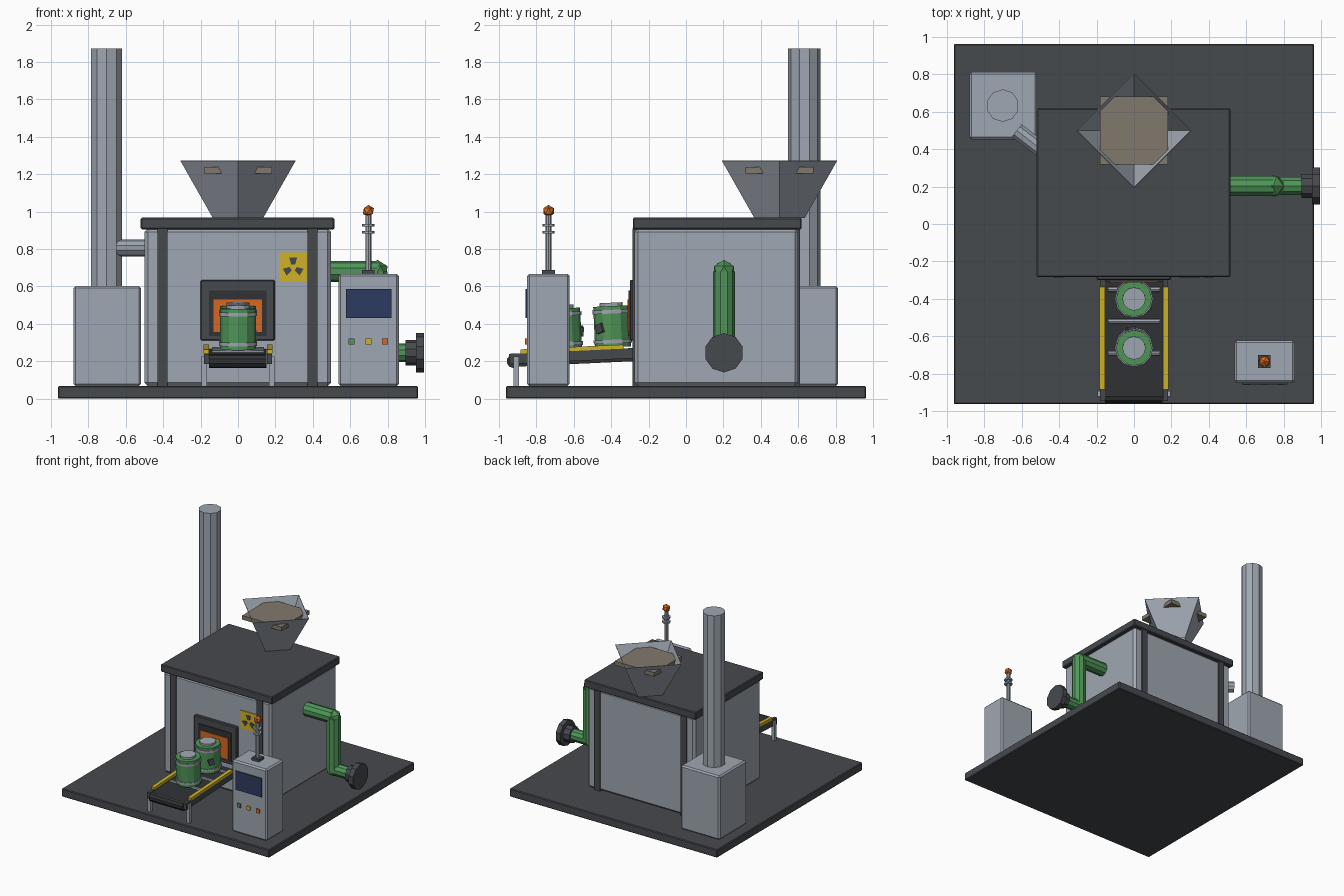
import bpy, math
from mathutils import Vector

old = bpy.data.objects.get("Cube")
if old:
    bpy.data.objects.remove(old, do_unlink=True)


def material(name, r, g, b):
    m = bpy.data.materials.new(name)
    m.use_nodes = True
    m.diffuse_color = (r, g, b, 1)
    m.node_tree.nodes["Principled BSDF"].inputs["Base Color"].default_value = (r, g, b, 1)
    return m


STEEL = material("light steel", .35, .39, .445)
DARK = material("dark metal", .061, .067, .076)
RUBBER = material("black rubber", .03, .032, .036)
GREEN = material("green paint", .08, .305, .098)
YELLOW = material("yellow paint", .62, .45, .02)
ORANGE = material("orange glow", .68, .14, .015)
NAVY = material("navy screen", .027, .044, .117)
BROWN = material("brown waste", .22, .19, .15)


def finish(name, mat, bevel=0):
    ob = bpy.context.object
    ob.name = name
    ob.data.materials.append(mat)
    if bevel:
        mod = ob.modifiers.new("bevel", "BEVEL")
        mod.width = bevel
        mod.segments = 1
    return ob


def box(name, mat, x, y, z, bevel=0, rot=(0, 0, 0)):
    """Box from (low, high) ranges on each axis, turned about its own centre."""
    ends = (x, y, z)
    bpy.ops.mesh.primitive_cube_add(size=1, location=[sum(e) / 2 for e in ends], rotation=rot)
    bpy.context.object.scale = [e[1] - e[0] for e in ends]
    bpy.ops.object.transform_apply(location=False, rotation=False, scale=True)
    return finish(name, mat, bevel)


def rod(name, mat, start, end, radius, sides=10):
    a, b = Vector(start), Vector(end)
    bpy.ops.mesh.primitive_cylinder_add(vertices=sides, radius=radius, depth=(b - a).length,
                                        location=(a + b) / 2)
    if abs((b - a).normalized().z) < .999:
        bpy.context.object.rotation_euler = (b - a).to_track_quat("Z", "Y").to_euler()
    return finish(name, mat)


def ball(name, mat, loc, radius):
    bpy.ops.mesh.primitive_ico_sphere_add(subdivisions=1, radius=radius, location=loc)
    return finish(name, mat)


# Base slab and furnace housing
box("base", DARK, (-.963, .963), (-.963, .963), (0, .067), .006)
box("housing", STEEL, (-.5, .497), (-.275, .6), (.067, .91), .018)
box("roof", DARK, (-.52, .515), (-.283, .617), (.905, .967), .006)
for x in (-.403, .398):
    for side, y in (("front", -.265), ("back", .59)):
        box(side + "_post", DARK, (x - .027, x + .027), (y - .02, y + .02), (.067, .91))

# Furnace door
box("door_frame", DARK, (-.2, .197), (-.3, -.26), (.31, .635), .006)
box("door_inner_frame", RUBBER, (-.155, .152), (-.308, -.29), (.335, .577))
box("door_glow", ORANGE, (-.13, .127), (-.314, -.305), (.355, .53))

# Warning plate with three blades
box("warning_plate", YELLOW, (.22, .37), (-.282, -.273), (.63, .78))
sign = Vector((.295, -.284, .702))
for k in range(3):
    turn = math.radians(120 * k)
    r = .034
    bpy.ops.mesh.primitive_cone_add(vertices=4, radius1=.026, radius2=.026, depth=.004)
    ob = finish("warning_blade", DARK)
    # square plate facing front, tapered towards the sign centre
    for v in ob.data.vertices:
        a, b, d = v.co
        u, w = (a + b) * .7, (a - b) * .7
        u *= 1.15 if w > 0 else .6
        w += r
        v.co = (u * math.cos(turn) + w * math.sin(turn), d, w * math.cos(turn) - u * math.sin(turn))
    ob.location = sign

# Feed hopper: open four-sided funnel with waste inside
bpy.ops.mesh.primitive_cone_add(vertices=4, radius1=.135, radius2=.308, depth=.305,
                                end_fill_type="NOTHING", location=(0, .5, 1.119))
hopper = finish("hopper", STEEL)
wall = hopper.modifiers.new("wall", "SOLIDIFY")
wall.thickness = .004
box("hopper_waste", BROWN, (-.183, .183), (.317, .683), (1.203, 1.237))

# Filter tower, chimney and flue
box("filter_tower", STEEL, (-.88, -.518), (.453, .813), (.067, .602), .012)
rod("chimney", STEEL, (-.702, .633, .59), (-.702, .633, 1.873), .087)
rod("flue", STEEL, (-.627, .5, .805), (-.45, .363, .805), .045)

# Green side pipe with elbows and a flange
Y, X, TOP, LOW = .203, .745, .68, .245
rod("upper_pipe", GREEN, (.48, Y, TOP), (X, Y, TOP), .056)
rod("down_pipe", GREEN, (X, Y, TOP), (X, Y, LOW), .058)
rod("lower_pipe", GREEN, (X, Y, LOW), (.9, Y, LOW), .05)
for z in (TOP, LOW):
    ball("pipe_elbow", GREEN, (X, Y, z), .062)
rod("flange_neck", DARK, (.895, Y, LOW), (.953, Y, LOW), .068)
rod("flange_disc", DARK, (.953, Y, LOW), (.995, Y, LOW), .105)

# Control cabinet
box("cabinet", STEEL, (.537, .86), (-.85, -.622), (.067, .667), .012)
box("screen", NAVY, (.577, .82), (-.859, -.848), (.43, .587))
for x, mat in ((.608, GREEN), (.697, YELLOW), (.785, ORANGE)):
    box("button", mat, (x - .016, x + .016), (-.862, -.848), (.289, .321))

# Signal mast
MX, MY = .697, -.735
box("mast_foot", DARK, (MX - .034, MX + .034), (MY - .034, MY + .034), (.66, .688))
rod("mast", STEEL, (MX, MY, .68), (MX, MY, .985), .016, 8)
for z in (.89, .927):
    rod("mast_ring", STEEL, (MX, MY, z - .007), (MX, MY, z + .007), .033, 8)
ball("beacon", ORANGE, (MX, MY, 1.003), .033)

# Sloping conveyor
SLOPE = math.atan2(.03, .64)


def belt_z(y):
    return .235 + math.tan(SLOPE) * (y + .92)


mid = belt_z(-.6)
box("belt", RUBBER, (-.155, .153), (-.92, -.28), (mid - .065, mid), rot=(SLOPE, 0, 0))
rod("end_roller", RUBBER, (-.155, -.922, .2), (.153, -.922, .2), .037, 10)
for s in (-1, 1):
    x = s * .169
    box("side_frame", DARK, (x - .013, x + .013), (-.945, -.28), (mid - .05, mid + .005),
        rot=(SLOPE, 0, 0))
    box("side_rail", YELLOW, (x - .015, x + .015), (-.885, -.335), (mid + .004, mid + .026),
        rot=(SLOPE, 0, 0))
    box("conveyor_leg", STEEL, (s * .181 - .014, s * .181 + .014), (-.922, -.892), (.067, .225))
for y in (-.35, -.52, -.69):
    z = belt_z(y)
    rod("belt_roller", STEEL, (-.14, y, z), (.14, y, z), .013, 8)


# Waste drums riding on the belt
def drum(y, label_angle):
    axis = Vector((0, -math.sin(SLOPE), math.cos(SLOPE)))
    foot = Vector((0, y, belt_z(y) + .015))

    def part(name, mat, low, high, radius):
        rod(name, mat, foot + axis * low, foot + axis * high, radius, 12)

    part("drum_body", GREEN, 0, .22, .096)
    part("drum_lower_band", STEEL, .02, .04, .102)
    part("drum_upper_band", STEEL, .18, .2, .102)
    part("drum_lid", STEEL, .21, .238, .062)
    c = foot + axis * .1 + Vector((math.cos(label_angle), math.sin(label_angle), 0)) * .096
    box("drum_label", DARK, (c.x - .012, c.x + .012), (c.y - .022, c.y + .022),
        (c.z - .024, c.z + .024), rot=(.3, 0, label_angle))


drum(-.39, math.radians(-42))
drum(-.652, math.radians(100))
